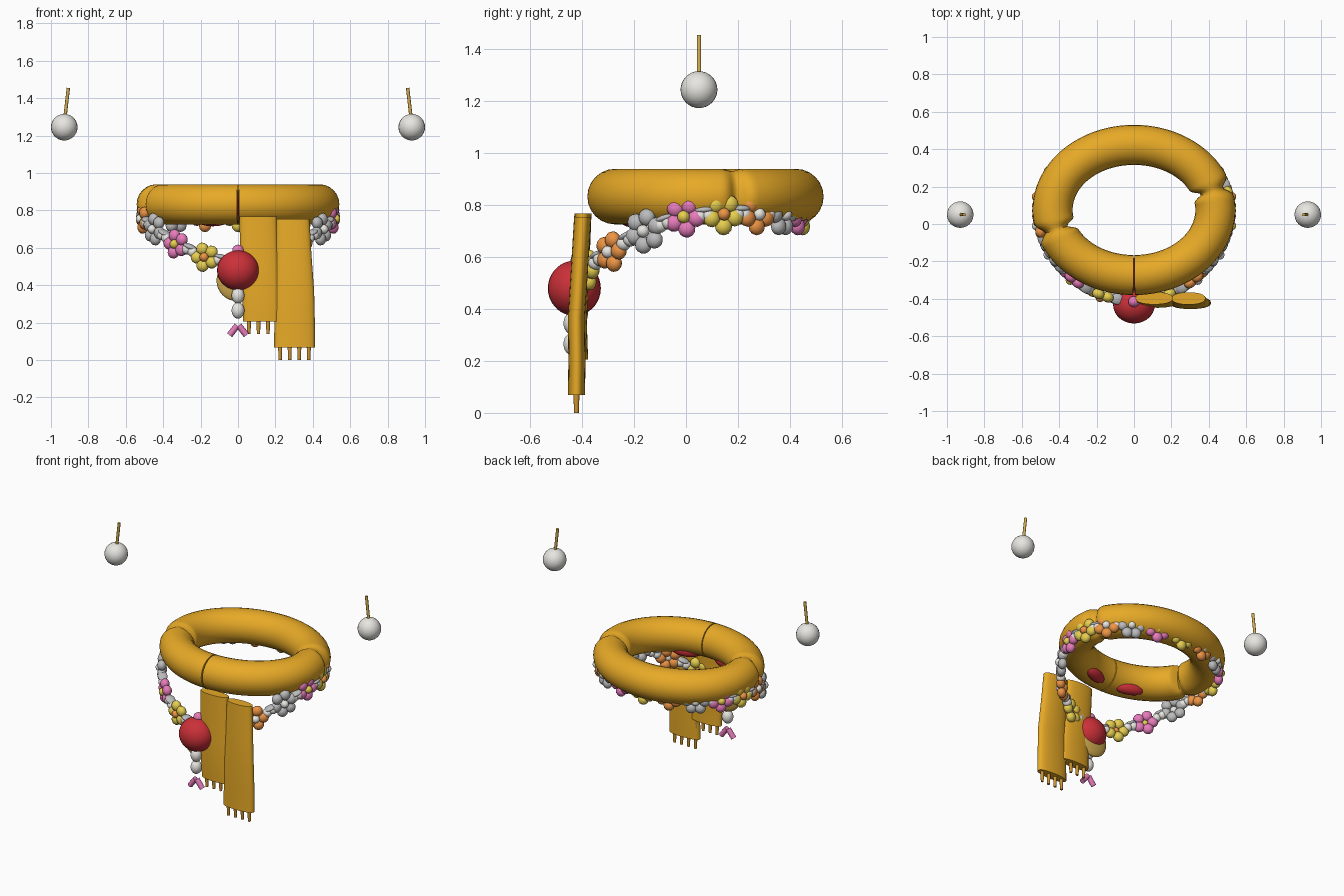
import bpy, bmesh, math
from mathutils import Vector, Matrix

if "Cube" in bpy.data.objects:
    bpy.data.objects.remove(bpy.data.objects["Cube"])

COL = {"orange_cloth": (0.80, 0.40, 0.02), "fringe": (0.62, 0.30, 0.03), "red": (0.60, 0.03, 0.04),
       "white": (0.80, 0.79, 0.75), "pink": (0.80, 0.20, 0.50), "yellow": (0.80, 0.62, 0.08),
       "coral": (0.85, 0.30, 0.06), "silver": (0.50, 0.50, 0.51), "gold": (0.65, 0.42, 0.08)}
MATS = {}
for k, c in COL.items():
    MATS[k] = bpy.data.materials.new(k)
    MATS[k].diffuse_color = (*c, 1)


def finish(bm, name, mat, angle=50):
    bmesh.ops.recalc_face_normals(bm, faces=bm.faces)
    me = bpy.data.meshes.new(name)
    bm.to_mesh(me)
    bm.free()
    ob = bpy.data.objects.new(name, me)
    bpy.context.collection.objects.link(ob)
    me.materials.append(MATS[mat])
    bpy.ops.object.select_all(action='DESELECT')
    ob.select_set(True)
    bpy.context.view_layer.objects.active = ob
    bpy.ops.object.shade_smooth_by_angle(angle=math.radians(angle))
    return ob


def blob(bm, loc, scale, basis=Matrix.Identity(4), seg=14):
    m = Matrix.Translation(loc) @ basis @ Matrix.Diagonal((*scale, 1))
    bmesh.ops.create_uvsphere(bm, u_segments=seg, v_segments=seg * 2 // 3, radius=1, matrix=m)


def rod(bm, a, b, r1, r2=None):
    a, b = Vector(a), Vector(b)
    d = b - a
    m = Matrix.Translation((a + b) / 2) @ d.to_track_quat('Z', 'Y').to_matrix().to_4x4()
    bmesh.ops.create_cone(bm, cap_ends=True, segments=10, radius1=r1,
                          radius2=r2 if r2 else r1, depth=d.length, matrix=m)


def loft(rings):
    bm = bmesh.new()
    vs = [[bm.verts.new(p) for p in r] for r in rings]
    for a, b in zip(vs, vs[1:]):
        n = len(a)
        for i in range(n):
            bm.faces.new((a[i], a[(i + 1) % n], b[(i + 1) % n], b[i]))
    bm.faces.new(vs[0])
    bm.faces.new(vs[-1])
    return bm


# scarf loop: open ring with a front slit and two pinched creases
CREASES = (math.radians(17), math.radians(197))
rings = []
N = 160
for i in range(N + 1):
    a = -math.pi / 2 + 0.008 + (2 * math.pi - 0.016) * i / N
    dip = 0
    for c in CREASES:
        d = abs((a - c + math.pi) % (2 * math.pi) - math.pi)
        dip = max(dip, max(0, 1 - d / 0.13) ** 1.5)
    ring = []
    for k in range(24):
        t = 2 * math.pi * k / 24
        r, h = 0.107 * (1 - 0.5 * dip) * math.cos(t), 0.107 * (1 - 0.1 * dip) * math.sin(t)
        ring.append(((0.435 + r) * math.cos(a), 0.075 + (0.348 + r) * math.sin(a), 0.833 + h))
    rings.append(ring)
finish(loft(rings), "scarf_loop", "orange_cloth")

# red lining showing in the slit and under the front of the loop
bm = bmesh.new()
blob(bm, (0, -0.275, 0.82), (0.008, 0.098, 0.09))
for s in (-1, 1):
    blob(bm, (s * 0.135, -0.21, 0.755), (0.10, 0.04, 0.04), Matrix.Rotation(s * 0.35, 4, 'Z'))
finish(bm, "scarf_lining", "red")


# scarf tails: (z, x centre, y centre, half width)
def tail(name, rows, fringe_z):
    rr = []
    for z, x, y, w in rows:
        rr.append([(x + w * math.cos(t),
                    y + 0.033 * math.copysign(abs(math.sin(t)) ** 0.8, math.sin(t)), z)
                   for t in (2 * math.pi * k / 24 for k in range(24))])
    finish(loft(rr), name, "orange_cloth")
    z, x, y, w = rows[0]
    bm = bmesh.new()
    for k in range(4):
        fx = x + (k - 1.5) * 0.051
        rod(bm, (fx, y, fringe_z), (fx, y, z + 0.01), 0.009, 0.012)
    finish(bm, name + "_fringe", "fringe")


tail("scarf_tail_short", [(0.205, 0.135, -0.41, 0.108), (0.35, 0.128, -0.415, 0.106),
                          (0.50, 0.118, -0.408, 0.104), (0.64, 0.112, -0.402, 0.102),
                          (0.768, 0.108, -0.397, 0.1)], 0.14)
tail("scarf_tail_long", [(0.068, 0.302, -0.422, 0.11), (0.20, 0.303, -0.42, 0.108),
                         (0.37, 0.303, -0.422, 0.104), (0.56, 0.298, -0.41, 0.095),
                         (0.755, 0.292, -0.398, 0.09)], 0.0)

# necklace path: height at each flower from front to back
HEIGHT = [0.51, 0.55, 0.62, 0.70, 0.755, 0.765, 0.765, 0.765, 0.765, 0.765]


def path(s):
    t = s / 18 * 2 * math.pi
    u = min(s % 18, 18 - s % 18)
    i = min(int(u), 8)
    z = HEIGHT[i] + (HEIGHT[i + 1] - HEIGHT[i]) * (u - i)
    return Vector((0.515 * math.sin(t), 0.02 - 0.43 * math.cos(t) + 0.05 * math.sin(t) ** 2, z))


def frame(s):
    u = (path(s + 0.2) - path(s - 0.2)).normalized()
    n = Vector((u.y, -u.x, 0)).normalized()
    v = n.cross(u)
    return Matrix((u, v, n)).transposed().to_4x4()


# flowers and spacer beads, gathered by colour
parts = {k: bmesh.new() for k in ("yellow", "coral", "silver", "pink", "white")}
CYCLE = ("yellow", "coral", "silver", "pink")
CENTRE = {"yellow": "coral", "coral": "white", "silver": "white", "pink": "yellow"}
for s in range(1, 18):
    col = CYCLE[(s - 1) % 4]
    p, f = path(s), frame(s)
    n = 6 if col == "silver" else 5
    rad = 0.054 if n == 6 else 0.047
    for k in range(n):
        t = 2 * math.pi * (k + 0.5) / n + math.pi / 2
        off = f @ Vector((rad * math.cos(t), rad * math.sin(t), 0))
        blob(parts[col], p + off, (0.034, 0.034, 0.028), f, 12)
    blob(parts[CENTRE[col]], p + f @ Vector((0, 0, 0.015)), (0.025, 0.025, 0.025), f, 12)
for s in range(18):
    for d, r in ((0.4, 0.028), (0.6, 0.028)):
        blob(parts["white"], path(s + d), (r, r, r), frame(s + d), 12)
    blob(parts["silver"], path(s + 0.5) + Vector((0, 0, 0.022)), (0.04, 0.014, 0.03), frame(s + 0.5), 12)

# pendant drops below the red bead
blob(parts["pink"], (0, -0.415, 0.585), (0.032, 0.03, 0.032))
for z in (0.345, 0.265):
    blob(parts["white"], (0, -0.437, z), (0.035, 0.035, 0.044))
for k, b in parts.items():
    finish(b, "necklace_" + k + "_beads", k)
bm = bmesh.new()
for s in (-1, 1):
    rod(bm, (s * 0.004, -0.437, 0.185), (s * 0.045, -0.437, 0.133), 0.017)
finish(bm, "pendant_tassel", "pink")
bm = bmesh.new()
blob(bm, (0, -0.43, 0.48), (0.112, 0.102, 0.106), seg=28)
finish(bm, "pendant_red_bead", "red")
bm = bmesh.new()
blob(bm, (-0.005, -0.405, 0.425), (0.11, 0.03, 0.11), seg=24)
finish(bm, "pendant_gold_disc", "gold")

# earrings
for s, side in ((-1, "left"), (1, "right")):
    bm = bmesh.new()
    blob(bm, (s * 0.929, 0.05, 1.245), (0.071, 0.071, 0.071), seg=24)
    finish(bm, "earring_pearl_" + side, "white")
    bm = bmesh.new()
    rod(bm, (s * 0.926, 0.05, 1.29), (s * 0.907, 0.05, 1.455), 0.009)
    finish(bm, "earring_pin_" + side, "gold")

for m in bpy.data.materials:
    if m.users and not m.is_grease_pencil:
        m.use_nodes = True
        m.node_tree.nodes["Principled BSDF"].inputs["Base Color"].default_value = m.diffuse_color
